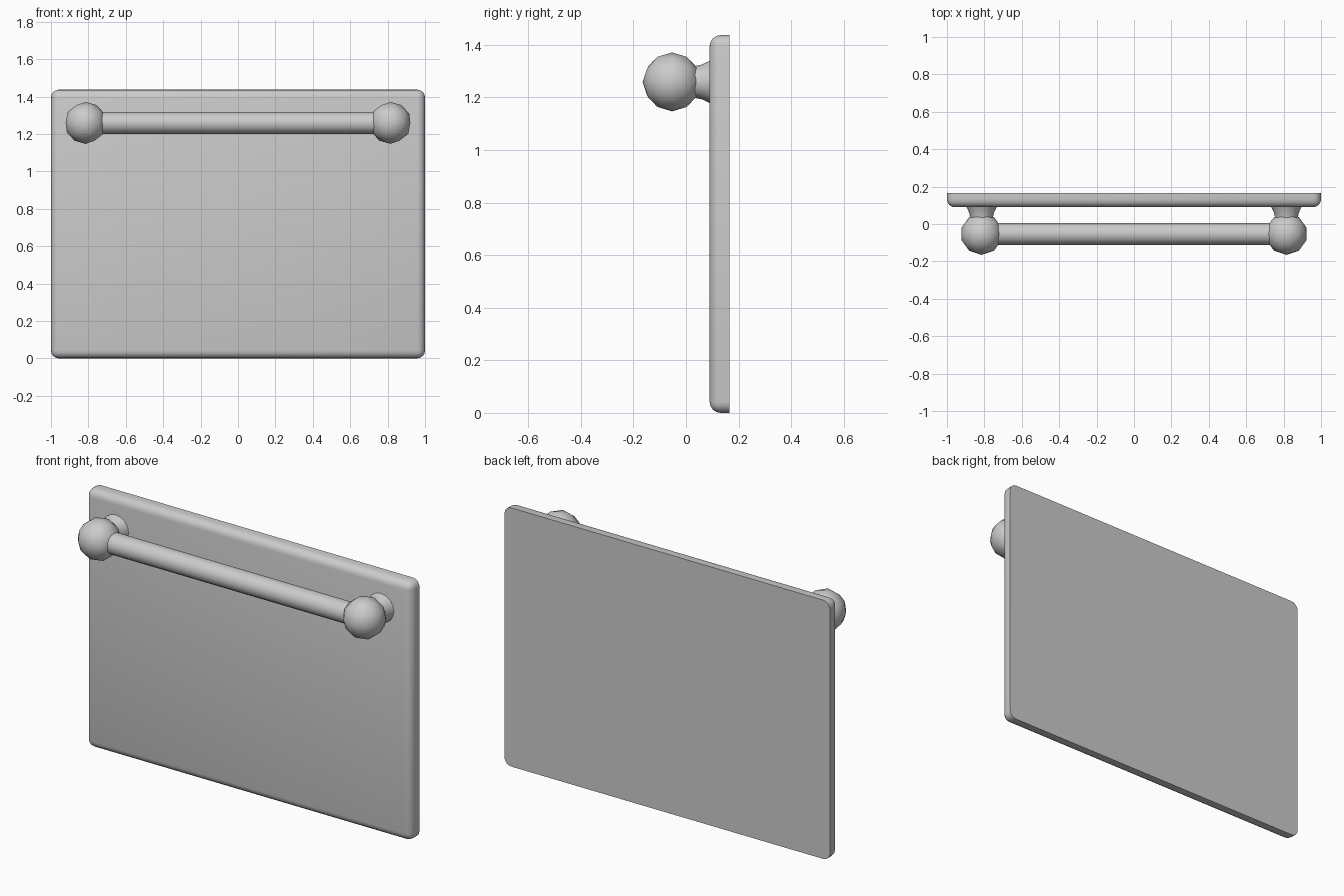
import bpy
import bmesh
from math import pi, radians
from mathutils import Matrix, Vector

cube = bpy.data.objects.get("Cube")
if cube:
    bpy.data.objects.remove(cube, do_unlink=True)

GREY = (0.6, 0.6, 0.6, 1.0)
metal = bpy.data.materials.new("plain grey")
metal.use_nodes = True
metal.diffuse_color = GREY
metal.node_tree.nodes["Principled BSDF"].inputs["Base Color"].default_value = GREY

# Shared dimensions of the rail
RAIL_X, RAIL_Y, RAIL_Z = 0.815, -0.053, 1.259
PANEL_FRONT, PANEL_BACK, PANEL_TOP = 0.09, 0.165, 1.437


def finish(bm, name, angle=40):
    """Turn a bmesh into a smooth-shaded object with sharp creases kept."""
    bmesh.ops.recalc_face_normals(bm, faces=bm.faces)
    mesh = bpy.data.meshes.new(name)
    bm.to_mesh(mesh)
    bm.free()
    mesh.materials.append(metal)
    obj = bpy.data.objects.new(name, mesh)
    bpy.context.collection.objects.link(obj)
    bpy.ops.object.select_all(action="DESELECT")
    obj.select_set(True)
    bpy.context.view_layer.objects.active = obj
    bpy.ops.object.shade_smooth_by_angle(angle=radians(angle))
    return obj


def lathe_y(bm, profile, centre, sides=16):
    """Spin (radius, y) points around a y-directed axis."""
    rings = []
    for radius, y in profile:
        ring = bmesh.ops.create_circle(
            bm, segments=sides, radius=radius,
            matrix=Matrix.Translation((centre[0], y, centre[1])) @ Matrix.Rotation(pi / 2, 4, "X"))
        rings.append(ring["verts"])
    for a, b in zip(rings, rings[1:]):
        for i in range(sides):
            j = (i + 1) % sides
            bm.faces.new((a[i], a[j], b[j], b[i]))


# Panel: rounded corners and front rim, flat sharp back
bm = bmesh.new()
size = Vector((2, PANEL_BACK - PANEL_FRONT, PANEL_TOP))
middle = Vector((0, (PANEL_FRONT + PANEL_BACK) / 2, PANEL_TOP / 2))
bmesh.ops.create_cube(bm, size=1, matrix=Matrix.Translation(middle) @ Matrix.Diagonal(size).to_4x4())
rounded = [e for e in bm.edges if any(v.co.y < middle.y for v in e.verts)]
bmesh.ops.bevel(bm, geom=rounded, offset=0.042, offset_type="OFFSET",
                segments=4, profile=0.5, affect="EDGES", clamp_overlap=True)
finish(bm, "panel")

# Horizontal bar
bm = bmesh.new()
bmesh.ops.create_cone(
    bm, cap_ends=True, segments=16, radius1=0.058, radius2=0.058, depth=2 * RAIL_X,
    matrix=Matrix.Translation((0, RAIL_Y, RAIL_Z)) @ Matrix.Rotation(pi / 2, 4, "Y"))
finish(bm, "bar")

# Ball end and flared mount on each side
for side, x in (("left", RAIL_X), ("right", -RAIL_X)):
    bm = bmesh.new()
    bmesh.ops.create_icosphere(bm, subdivisions=2, radius=0.112,
                               matrix=Matrix.Translation((x, RAIL_Y, RAIL_Z)))
    finish(bm, side + "_ball")

    bm = bmesh.new()
    lathe_y(bm, [(0.058, 0), (0.06, 0.03), (0.066, 0.06), (0.081, PANEL_FRONT + 0.002)], (x, RAIL_Z))
    finish(bm, side + "_mount")
